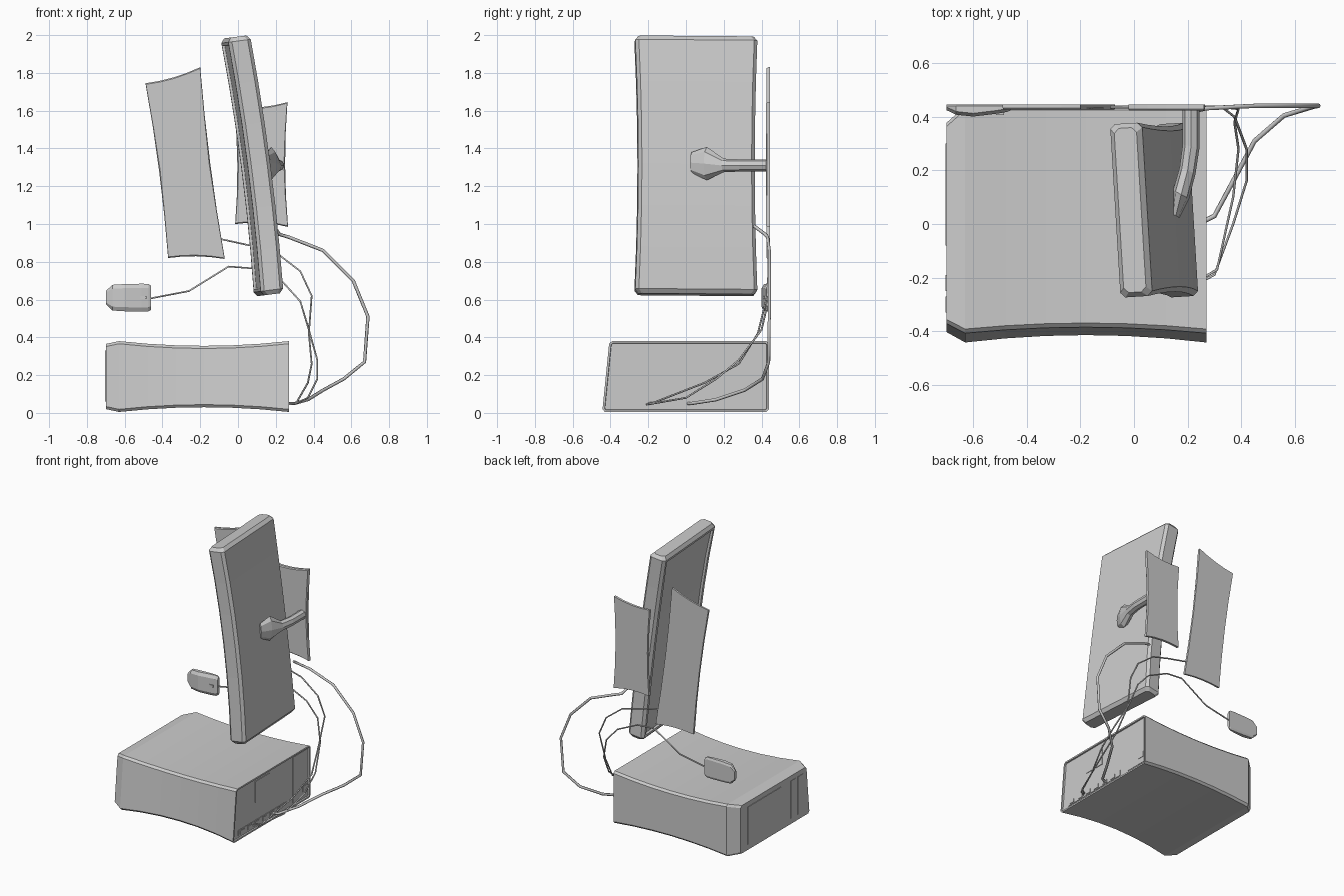
import bpy, bmesh
from math import sin, cos, pi, radians
from mathutils import Vector, Matrix

if "Cube" in bpy.data.objects:
    bpy.data.objects.remove(bpy.data.objects["Cube"])


def finish(name, bm, matrix=None):
    bmesh.ops.recalc_face_normals(bm, faces=bm.faces)
    if matrix:
        bm.transform(matrix)
    me = bpy.data.meshes.new(name)
    bm.to_mesh(me)
    bm.free()
    ob = bpy.data.objects.new(name, me)
    bpy.context.collection.objects.link(ob)
    return ob


def loft(rings):
    """Skin a list of equal-length point rings and cap both ends."""
    bm = bmesh.new()
    vs = [[bm.verts.new(p) for p in r] for r in rings]
    n = len(rings[0])
    for a, b in zip(vs, vs[1:]):
        for i in range(n):
            bm.faces.new((a[i], a[(i + 1) % n], b[(i + 1) % n], b[i]))
    caps = [bm.faces.new(vs[0]), bm.faces.new(vs[-1])]
    bmesh.ops.recalc_face_normals(bm, faces=bm.faces)
    return bm, caps


def chamfer_rect(a0, a1, b0, b1, c):
    return [(a0 + c, b0), (a1 - c, b0), (a1, b0 + c), (a1, b1 - c),
            (a1 - c, b1), (a0 + c, b1), (a0, b1 - c), (a0, b0 + c)]


def box(name, x, y, z):
    bm = bmesh.new()
    bmesh.ops.create_cube(bm, size=1)
    c = Vector([(r[0] + r[1]) / 2 for r in (x, y, z)])
    s = [r[1] - r[0] for r in (x, y, z)]
    return finish(name, bm, Matrix.Translation(c) @ Matrix.Diagonal((*s, 1)))


def plate(name, corners, pinch, y0, y1, bevel=0.006):
    """Flat slab in the xz plane whose sides bow inwards."""
    mid = sum((Vector(c) for c in corners), Vector((0, 0))) / 4
    outline = []
    for i in range(4):
        a, b = Vector(corners[i]), Vector(corners[(i + 1) % 4])
        inward = (mid - (a + b) / 2).normalized()
        for k in range(4):
            t = k / 4
            outline.append(a.lerp(b, t) + inward * pinch * 4 * t * (1 - t))
    def ring(y, d):
        return [(p.x + (mid - p).normalized().x * d, y, p.y + (mid - p).normalized().y * d)
                for p in outline]
    bm, _ = loft([ring(y1, 0), ring(y0 + bevel, 0), ring(y0, bevel)])
    return finish(name, bm)


def cable(name, pts, r):
    cu = bpy.data.curves.new(name, 'CURVE')
    cu.dimensions = '3D'
    cu.bevel_depth = r
    cu.bevel_resolution = 1
    cu.use_fill_caps = True
    sp = cu.splines.new('POLY')
    sp.points.add(len(pts) - 1)
    for p, co in zip(sp.points, pts):
        p.co = (*co, 1)
    ob = bpy.data.objects.new(name, cu)
    bpy.context.collection.objects.link(ob)


# Computer case: pinched box, chamfered at its front-panel end
def case_ring(x, shrink=0.0):
    t = (x + 0.63) / 0.90
    p = 0.025 * 4 * t * (1 - t) if t > 0 else 0
    s = shrink
    ring = []
    for y, z in chamfer_rect(-0.425 + p + s * 1.5, 0.44 - s * 2.5, 0.005 + p + s * 0.6, 0.38 - p - s * 0.6, 0.014):
        if y < 0:
            y += (z - 0.19) * 0.1
        ring.append((x, y, z))
    return ring


bm, caps = loft([case_ring(-0.70, 0.025)] +
                [case_ring(-0.63 + 0.90 * i / 6) for i in range(7)])
bmesh.ops.inset_region(bm, faces=[caps[1]], thickness=0.012, depth=0)
bmesh.ops.inset_region(bm, faces=[caps[1]], thickness=0.002, depth=-0.01)
finish("computer_case", bm)

# Front bay panels
box("case_front_panel", (-0.704, -0.69), (-0.08, 0.30), (0.06, 0.33))
for i, y in enumerate((-0.22, -0.30)):
    box(f"drive_bay_{i}", (-0.703, -0.69), (y - 0.03, y + 0.03), (0.06, 0.33))

# Rear details
box("power_fan_cover", (0.255, 0.264), (-0.18, -0.02), (0.20, 0.35))
box("rear_slot_panel", (0.255, 0.263), (0.25, 0.42), (0.03, 0.36))
box("port_strip", (0.255, 0.264), (-0.37, 0.17), (0.03, 0.07))
box("power_socket", (0.255, 0.267), (0.36, 0.41), (0.07, 0.11))
for i in range(6):
    y = -0.33 + i * 0.085
    box(f"port_{i}", (0.255, 0.268), (y - 0.022, y + 0.022), (0.037, 0.062))

# Monitor: bent, pinched slab with recessed screen
def monitor_ring(w, shrink=0.0):
    k = 1 - (w / 0.688) ** 2
    bend, p = 0.02 * k, 0.016 * k
    pts = chamfer_rect(-0.06 + shrink, 0.06 - shrink, -0.325 + p + shrink, 0.325 - p - shrink, 0.018)
    return [(u + bend, v, w) for u, v in pts]


ws = [-0.665 + 1.33 * i / 6 for i in range(7)]
bm, _ = loft([monitor_ring(-0.688, 0.018)] + [monitor_ring(w) for w in ws] + [monitor_ring(0.688, 0.018)])
screen = [f for f in bm.faces if f.normal.x < -0.9 and abs(f.calc_center_median().z) < 0.66]
bmesh.ops.inset_region(bm, faces=screen, thickness=0.022, depth=0)
bmesh.ops.inset_region(bm, faces=screen, thickness=0.006, depth=-0.014)
finish("monitor", bm, Matrix.Translation((0.074, 0.052, 1.308)) @
       Matrix.Rotation(radians(-7.4), 4, 'Y') @ Matrix.Rotation(radians(3.5), 4, 'Z'))

# Monitor arm: x, y, z, half width, half height, turn
rings = []
for x, y, z, w, h, a in [(0.213, 0.435, 1.31, 0.032, 0.032, 0), (0.213, 0.29, 1.31, 0.032, 0.032, -12),
                         (0.200, 0.20, 1.31, 0.032, 0.036, -22), (0.176, 0.11, 1.32, 0.034, 0.088, -28),
                         (0.156, 0.03, 1.325, 0.016, 0.055, -28)]:
    rings.append([(x + w * cos(t) * cos(radians(a)), y + w * cos(t) * sin(radians(a)), z + h * sin(t))
                  for t in (2 * pi * i / 8 for i in range(8))])
bm, _ = loft(rings)
finish("monitor_arm", bm)

# Stand base and keyboard
plate("monitor_base", [(-0.015, 1.0), (0.265, 0.985), (0.262, 1.645), (-0.02, 1.62)], 0.014, 0.423, 0.446)
plate("keyboard", [(-0.37, 0.82), (-0.07, 0.815), (-0.20, 1.83), (-0.49, 1.745)], 0.012, 0.427, 0.446)

# Mouse with wheel
rings = []
for x, hw, top in [(-0.70, 0.035, 0.425), (-0.665, 0.068, 0.408), (-0.60, 0.072, 0.401),
                   (-0.51, 0.074, 0.412), (-0.475, 0.073, 0.418), (-0.46, 0.064, 0.424)]:
    rings.append([(x, y, 0.61 + s * hw) for y, s in
                  [(0.446, -0.8), (0.44, -1), (top + 0.012, -1), (top, -0.7),
                   (top, 0.7), (top + 0.012, 1), (0.44, 1), (0.446, 0.8)]])
bm, _ = loft(rings)
finish("mouse", bm)
box("mouse_wheel", (-0.515, -0.485), (0.407, 0.43), (0.602, 0.618))

# Cables
cable("monitor_cable", [(0.19, 0.36, 0.99), (0.22, 0.42, 0.945), (0.27, 0.432, 0.93), (0.45, 0.441, 0.86),
                        (0.61, 0.441, 0.70), (0.688, 0.441, 0.51), (0.67, 0.438, 0.27), (0.56, 0.405, 0.18),
                        (0.45, 0.31, 0.12), (0.37, 0.16, 0.07), (0.30, 0.03, 0.05), (0.26, 0.01, 0.05)], 0.009)
cable("keyboard_cable", [(-0.09, 0.436, 0.92), (0.07, 0.437, 0.885), (0.20, 0.437, 0.85), (0.33, 0.437, 0.75),
                         (0.39, 0.43, 0.62), (0.375, 0.38, 0.42), (0.39, 0.28, 0.26), (0.37, 0.10, 0.16),
                         (0.31, -0.17, 0.055), (0.26, -0.20, 0.05)], 0.005)
cable("mouse_cable", [(-0.47, 0.436, 0.605), (-0.26, 0.438, 0.645), (-0.05, 0.438, 0.775), (0.08, 0.438, 0.765),
                      (0.24, 0.437, 0.69), (0.33, 0.435, 0.59), (0.375, 0.40, 0.44), (0.42, 0.28, 0.28),
                      (0.42, 0.16, 0.18), (0.37, 0.0, 0.08), (0.30, -0.19, 0.047), (0.26, -0.21, 0.045)], 0.005)
